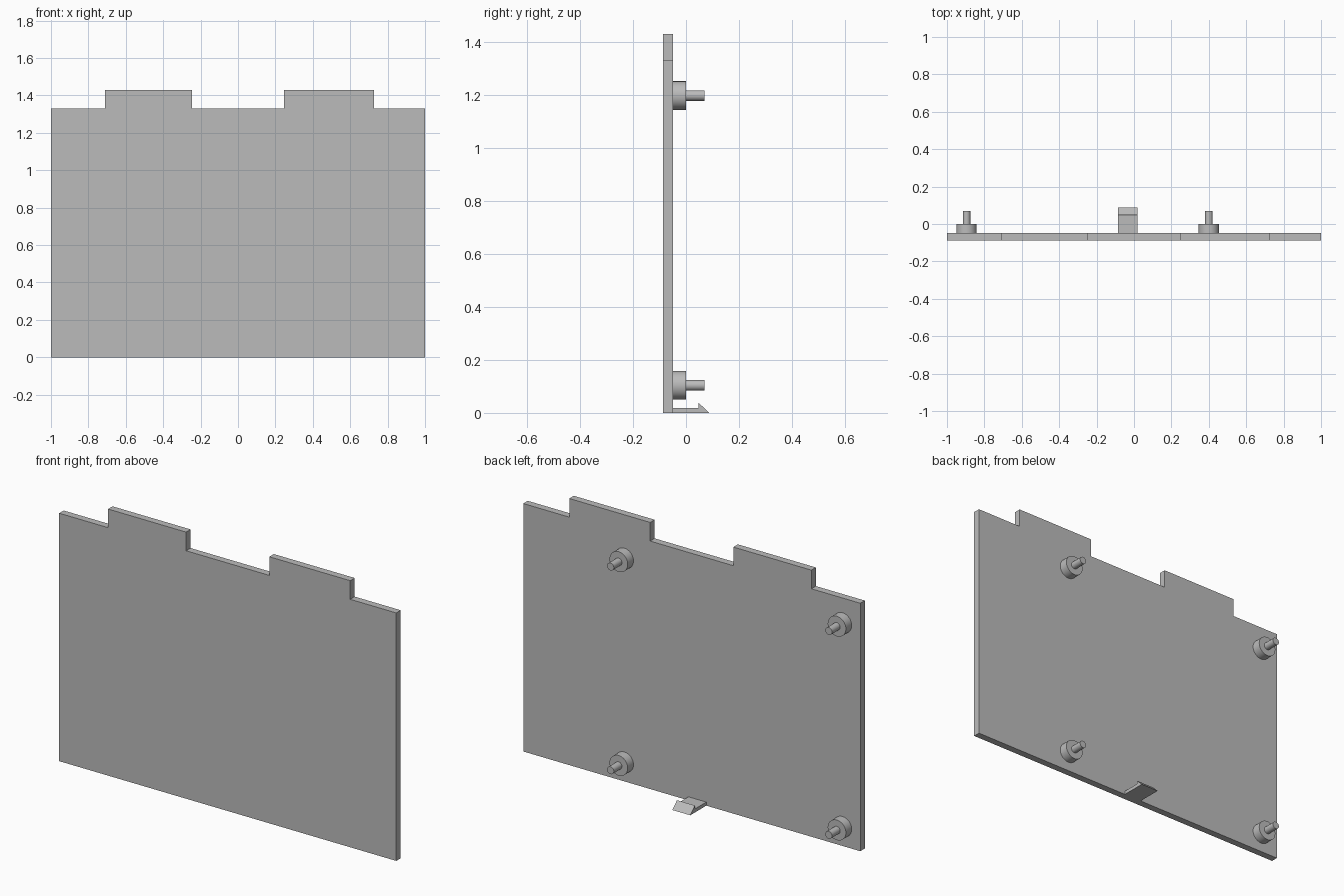
import bpy
import bmesh
from math import pi, radians
from mathutils import Matrix

if "Cube" in bpy.data.objects:
    bpy.data.objects.remove(bpy.data.objects["Cube"], do_unlink=True)

grey = bpy.data.materials.new("plain grey")
grey.use_nodes = True
colour = (0.5, 0.5, 0.5, 1)
grey.diffuse_color = colour
grey.node_tree.nodes["Principled BSDF"].inputs["Base Color"].default_value = colour

FRONT, BACK = -0.087, -0.049


def finish(name, bm):
    bmesh.ops.recalc_face_normals(bm, faces=bm.faces)
    mesh = bpy.data.meshes.new(name)
    bm.to_mesh(mesh)
    bm.free()
    mesh.materials.append(grey)
    obj = bpy.data.objects.new(name, mesh)
    bpy.context.collection.objects.link(obj)
    return obj


def extrude(name, points, offset):
    """Fill a closed outline and extrude it along the offset."""
    bm = bmesh.new()
    face = bm.faces.new([bm.verts.new(p) for p in points])
    result = bmesh.ops.extrude_face_region(bm, geom=[face], use_keep_orig=True)
    moved = [v for v in result["geom"] if isinstance(v, bmesh.types.BMVert)]
    bmesh.ops.translate(bm, verts=moved, vec=offset)
    return finish(name, bm)


def cylinder(name, x, z, radius, start, end):
    """Cylinder lying along y."""
    bm = bmesh.new()
    place = Matrix.Translation((x, (start + end) / 2, z)) @ Matrix.Rotation(pi / 2, 4, "X")
    bmesh.ops.create_cone(bm, cap_ends=True, segments=48, radius1=radius,
                          radius2=radius, depth=end - start, matrix=place)
    obj = finish(name, bm)
    bpy.ops.object.select_all(action="DESELECT")
    obj.select_set(True)
    bpy.context.view_layer.objects.active = obj
    bpy.ops.object.shade_smooth_by_angle(angle=radians(30))


# Panel with two raised tabs on its top edge
low, high = 1.33, 1.43
outline = [(-1, 0), (1, 0), (1, low), (0.727, low), (0.727, high), (0.247, high),
           (0.247, low), (-0.247, low), (-0.247, high), (-0.71, high),
           (-0.71, low), (-1, low)]
extrude("panel", [(x, FRONT, z) for x, z in outline], (0, BACK - FRONT, 0))

# Four standoffs with locating pins on the back
for side, x in (("right", -0.895), ("left", 0.4)):
    for level, z in (("lower", 0.104), ("upper", 1.197)):
        cylinder(f"{level}_{side}_standoff", x, z, 0.054, BACK, 0)
        cylinder(f"{level}_{side}_pin", x, z, 0.02, 0, 0.069)

# Barbed snap clip at the bottom edge
clip = [(BACK, 0), (0.087, 0), (0.048, 0.038), (0.048, 0.019), (BACK, 0.019)]
extrude("snap_clip", [(-0.086, y, z) for y, z in clip], (0.106, 0, 0))
